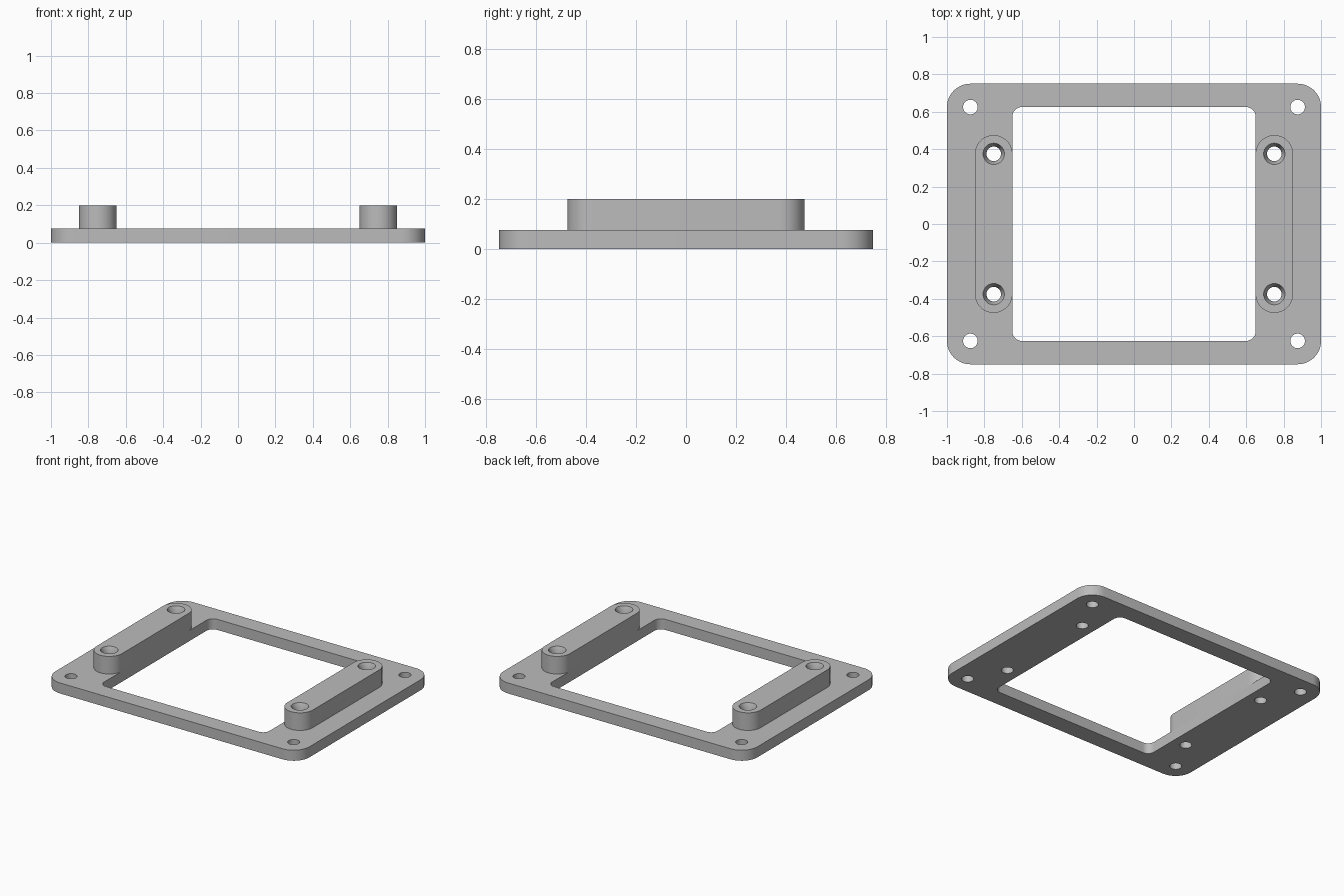
import bpy, bmesh
from math import cos, sin, pi, radians

cube = bpy.data.objects.get("Cube")
if cube:
    bpy.data.objects.remove(cube, do_unlink=True)

grey = bpy.data.materials.new("plain grey")
grey.use_nodes = True
grey.diffuse_color = (0.5, 0.5, 0.5, 1)
grey.node_tree.nodes["Principled BSDF"].inputs["Base Color"].default_value = (0.5, 0.5, 0.5, 1)

PLATE_TOP, RAIL_TOP = 0.075, 0.2
HOLE = 0.039


def outline(cx, cy, hx, hy, r, steps=12):
    """Rounded rectangle, counter-clockwise; a circle or slot when r fills it."""
    pts = []
    for q, (sx, sy) in enumerate([(1, 1), (-1, 1), (-1, -1), (1, -1)]):
        for i in range(steps + 1):
            a = (q + i / steps) * pi / 2
            pts.append((cx + sx * (hx - r) + r * cos(a), cy + sy * (hy - r) + r * sin(a)))
    return pts


def loft(name, sections):
    """Closed solid through (outline, height) sections."""
    bm = bmesh.new()
    rings = [[bm.verts.new((x, y, z)) for x, y in pts] for pts, z in sections]
    n = len(rings[0])
    for low, high in zip(rings, rings[1:]):
        for i in range(n):
            j = (i + 1) % n
            bm.faces.new((low[i], low[j], high[j], high[i]))
    bm.faces.new(rings[0][::-1])
    bm.faces.new(rings[-1])
    bmesh.ops.remove_doubles(bm, verts=bm.verts, dist=1e-5)
    bmesh.ops.recalc_face_normals(bm, faces=bm.faces)
    mesh = bpy.data.meshes.new(name)
    bm.to_mesh(mesh)
    bm.free()
    mesh.materials.append(grey)
    obj = bpy.data.objects.new(name, mesh)
    bpy.context.collection.objects.link(obj)
    return obj


def bore(x, y, sections):
    """Round cutter from (radius, height) pairs."""
    return loft("bore", [(outline(x, y, r, r, r, 10), z) for r, z in sections])


def cut(obj, cutters):
    bpy.ops.object.select_all(action="DESELECT")
    obj.select_set(True)
    bpy.context.view_layer.objects.active = obj
    for c in cutters:
        mod = obj.modifiers.new("cut", "BOOLEAN")
        mod.operation, mod.solver, mod.object = "DIFFERENCE", "EXACT", c
        bpy.ops.object.modifier_apply(modifier=mod.name)
        bpy.data.objects.remove(c, do_unlink=True)
    bpy.ops.object.shade_smooth_by_angle(angle=radians(30))


# Base plate with window, corner holes and holes under the rails
shape = outline(0, 0, 1, 0.75, 0.125)
plate = loft("base_plate", [(shape, 0), (shape, PLATE_TOP)])
window = outline(0, 0, 0.65, 0.625, 0.05)
cutters = [loft("window", [(window, -0.1), (window, 0.3)])]
for sx in (-1, 1):
    for sy in (-1, 1):
        for x, y in ((0.875, 0.625), (0.75, 0.375)):
            cutters.append(bore(sx * x, sy * y, [(HOLE, -0.1), (HOLE, 0.3)]))
cut(plate, cutters)

# Raised mounting rails with countersunk holes
for side, sx in (("left", 1), ("right", -1)):
    shape = outline(sx * 0.75, 0, 0.1, 0.475, 0.1)
    rail = loft(side + "_rail", [(shape, PLATE_TOP), (shape, RAIL_TOP)])
    sink = [(HOLE, 0), (HOLE, 0.16), (0.057, RAIL_TOP), (0.057, 0.3)]
    cut(rail, [bore(sx * 0.75, sy * 0.375, sink) for sy in (-1, 1)])
